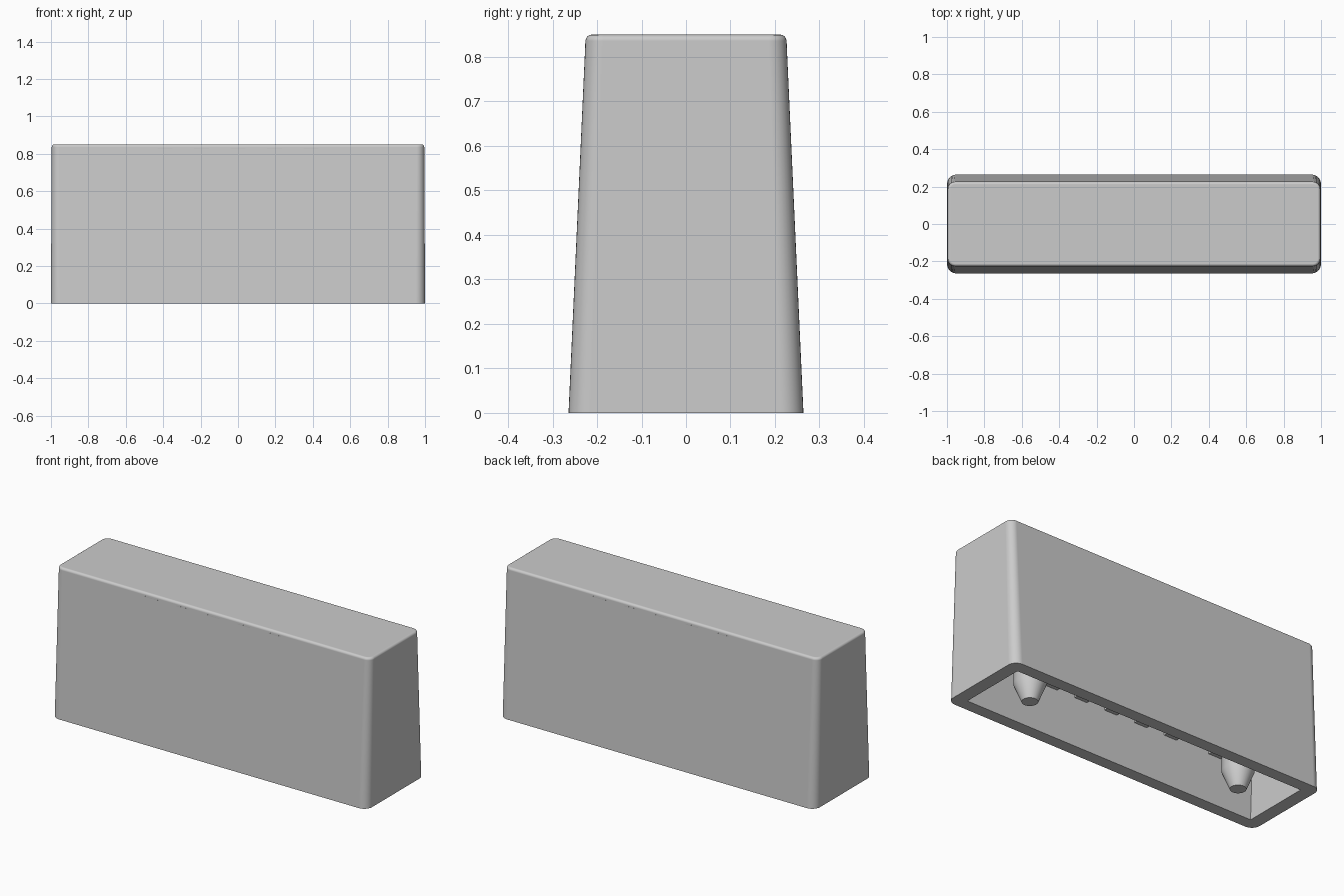
import bpy, bmesh
from math import sin, cos, pi, radians

cube = bpy.data.objects.get("Cube")
if cube:
    bpy.data.objects.remove(cube, do_unlink=True)

grey = bpy.data.materials.new("plain_grey")
grey.use_nodes = True
COLOUR = (0.6, 0.6, 0.6, 1)
grey.diffuse_color = COLOUR
grey.node_tree.nodes["Principled BSDF"].inputs["Base Color"].default_value = COLOUR


def finish(name, bm):
    """Turn a bmesh into a shaded object."""
    bmesh.ops.remove_doubles(bm, verts=bm.verts, dist=1e-5)
    bmesh.ops.recalc_face_normals(bm, faces=bm.faces)
    mesh = bpy.data.meshes.new(name)
    bm.to_mesh(mesh)
    bm.free()
    mesh.materials.append(grey)
    ob = bpy.data.objects.new(name, mesh)
    bpy.context.collection.objects.link(ob)
    bpy.ops.object.select_all(action='DESELECT')
    ob.select_set(True)
    bpy.context.view_layer.objects.active = ob
    bpy.ops.object.shade_smooth_by_angle(angle=radians(30))
    return ob


def rounded_ring(bm, hx, hy, r, z, steps=8):
    """Horizontal rounded rectangle of vertices."""
    ring = []
    for q, (sx, sy) in enumerate([(1, 1), (-1, 1), (-1, -1), (1, -1)]):
        for i in range(steps + 1):
            a = (q + i / steps) * pi / 2
            ring.append(bm.verts.new((sx * (hx - r) + r * cos(a),
                                      sy * (hy - r) + r * sin(a), z)))
    return ring


def loft(name, bm, rings):
    """Skin consecutive rings and cap both ends."""
    for a, b in zip(rings, rings[1:]):
        n = len(a)
        for i in range(n):
            j = (i + 1) % n
            bm.faces.new((a[i], a[j], b[j], b[i]))
    bm.faces.new(rings[0])
    bm.faces.new(rings[-1])
    return finish(name, bm)


# Hollow tapered shell: cavity ceiling, rim, outer wall, rounded top edge
HEIGHT, EDGE = 0.85, 0.014
bm = bmesh.new()
rings = [rounded_ring(bm, 0.92, 0.158, 0, 0.78),
         rounded_ring(bm, 0.925, 0.195, 0, 0),
         rounded_ring(bm, 1.0, 0.264, 0.05, 0)]
for k in range(5):
    a = k / 4 * pi / 2
    inset = EDGE * (1 - cos(a))
    rings.append(rounded_ring(bm, 0.996 - inset, 0.226 - inset, 0.04 - inset,
                              HEIGHT - EDGE + EDGE * sin(a)))
shell = loft("shell", bm, rings)
weighted = shell.modifiers.new("even_shading", 'WEIGHTED_NORMAL')
weighted.keep_sharp = True


def rib(name, x, width, half_depth, bottom, top):
    bm = bmesh.new()
    loft(name, bm, [rounded_ring(bm, width / 2, half_depth, 0, z)
                    for z in (bottom, top)]).location.x = x


# Cross ribs inside the cavity
for i in range(-2, 3):
    rib(f"cross_rib_{i + 3}", i * 0.195, 0.08, 0.2265, 0.27, 0.83)

# Pegs with tapered tips, each braced by a rib
for side, x in (("left", 0.68), ("right", -0.68)):
    bm = bmesh.new()
    peg = loft(f"{side}_peg", bm, [rounded_ring(bm, r, r, r, z)
                                   for r, z in ((0.042, 0), (0.083, 0.1), (0.083, 0.8))])
    peg.location.x = x
    rib(f"{side}_peg_rib", x, 0.08, 0.2, 0.27, 0.8)
